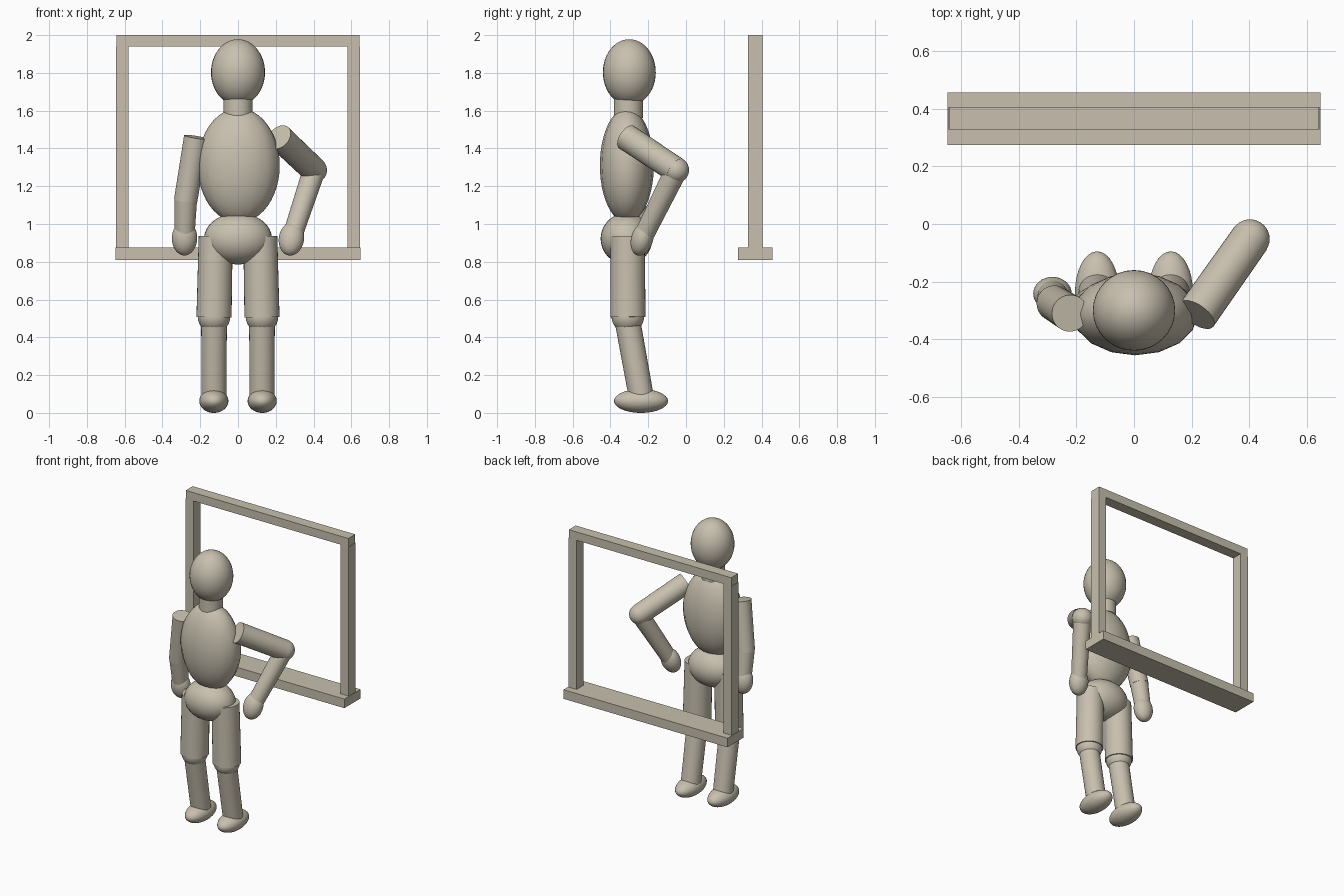
import bpy, math
from mathutils import Vector

if "Cube" in bpy.data.objects:
    bpy.data.objects.remove(bpy.data.objects["Cube"])

clay = bpy.data.materials.new("warm_grey_clay")
clay.diffuse_color = (0.58, 0.53, 0.43, 1)
clay.use_nodes = True
clay.node_tree.nodes["Principled BSDF"].inputs["Base Color"].default_value = clay.diffuse_color


def finish(name, smooth=True):
    ob = bpy.context.object
    ob.name = name
    ob.data.materials.append(clay)
    if smooth:
        bpy.ops.object.transform_apply(location=False, rotation=False, scale=True)
        bpy.ops.object.shade_smooth_by_angle(angle=math.radians(40))
    return ob


def box(name, lo, hi):
    lo, hi = Vector(lo), Vector(hi)
    bpy.ops.mesh.primitive_cube_add(size=1, location=(lo + hi) / 2)
    bpy.context.object.scale = hi - lo
    return finish(name, False)


def ball(name, centre, radii, segs=32, axis=(0, 0, 1)):
    bpy.ops.mesh.primitive_uv_sphere_add(segments=segs, ring_count=24, radius=1, location=centre)
    ob = bpy.context.object
    ob.scale = radii
    ob.rotation_euler = Vector((0, 0, 1)).rotation_difference(Vector(axis)).to_euler()
    return finish(name)


def limb(name, a, b, ra, rb):
    """Tapered flat-ended cylinder from a to b."""
    a, b = Vector(a), Vector(b)
    bpy.ops.mesh.primitive_cone_add(vertices=32, radius1=ra, radius2=rb,
                                    depth=(b - a).length, location=(a + b) / 2)
    bpy.context.object.rotation_euler = Vector((0, 0, 1)).rotation_difference(b - a).to_euler()
    return finish(name)


# Window frame: sill, two posts, top bar
box("window_sill", (-0.648, 0.275, 0.81), (0.648, 0.457, 0.875))
box("frame_top", (-0.642, 0.328, 1.94), (0.642, 0.406, 2.0))
for side, s in (("left", -1), ("right", 1)):
    xs = sorted((s * 0.581, s * 0.645))
    box(side + "_frame_post", (xs[0], 0.328, 0.875), (xs[1], 0.406, 1.94))

# Head, neck and body
ball("head", (0, -0.30, 1.803), (0.143, 0.14, 0.175))
limb("neck", (0, -0.305, 1.56), (0, -0.305, 1.68), 0.077, 0.077)
ball("torso", (0.004, -0.313, 1.31), (0.217, 0.143, 0.303), 16)
ball("pelvis", (0, -0.315, 0.922), (0.18, 0.137, 0.136))

# Legs
for side, s in (("left", -1), ("right", 1)):
    limb(side + "_thigh", (s * 0.127, -0.307, 0.507), (s * 0.118, -0.309, 0.935), 0.093, 0.09)
    ball(side + "_knee", (s * 0.127, -0.308, 0.51), (0.086, 0.086, 0.086))
    limb(side + "_shin", (s * 0.127, -0.236, 0.08), (s * 0.127, -0.312, 0.5), 0.066, 0.068)
    ball(side + "_foot", (s * 0.128, -0.238, 0.063), (0.077, 0.143, 0.063))

# Arms: one hanging, one bent with hand on hip
arms = {
    "left": ((-0.222, -0.31, 1.46), (-0.277, -0.275, 1.125), (-0.283, -0.242, 0.925), 0.064, 0.06),
    "right": ((0.218, -0.315, 1.46), (0.403, -0.052, 1.285), (0.283, -0.232, 0.922), 0.071, 0.068),
}
for side, (shoulder, elbow, wrist, r, re) in arms.items():
    limb(side + "_upper_arm", shoulder, elbow, r, r * 0.97)
    ball(side + "_elbow", elbow, (re, re, re))
    limb(side + "_forearm", elbow, wrist, 0.06, 0.052)
    axis = (Vector(elbow) - Vector(wrist)) * Vector((0.5, 0.6, 1))
    ball(side + "_hand", wrist, (0.067, 0.058, 0.092), axis=axis)
